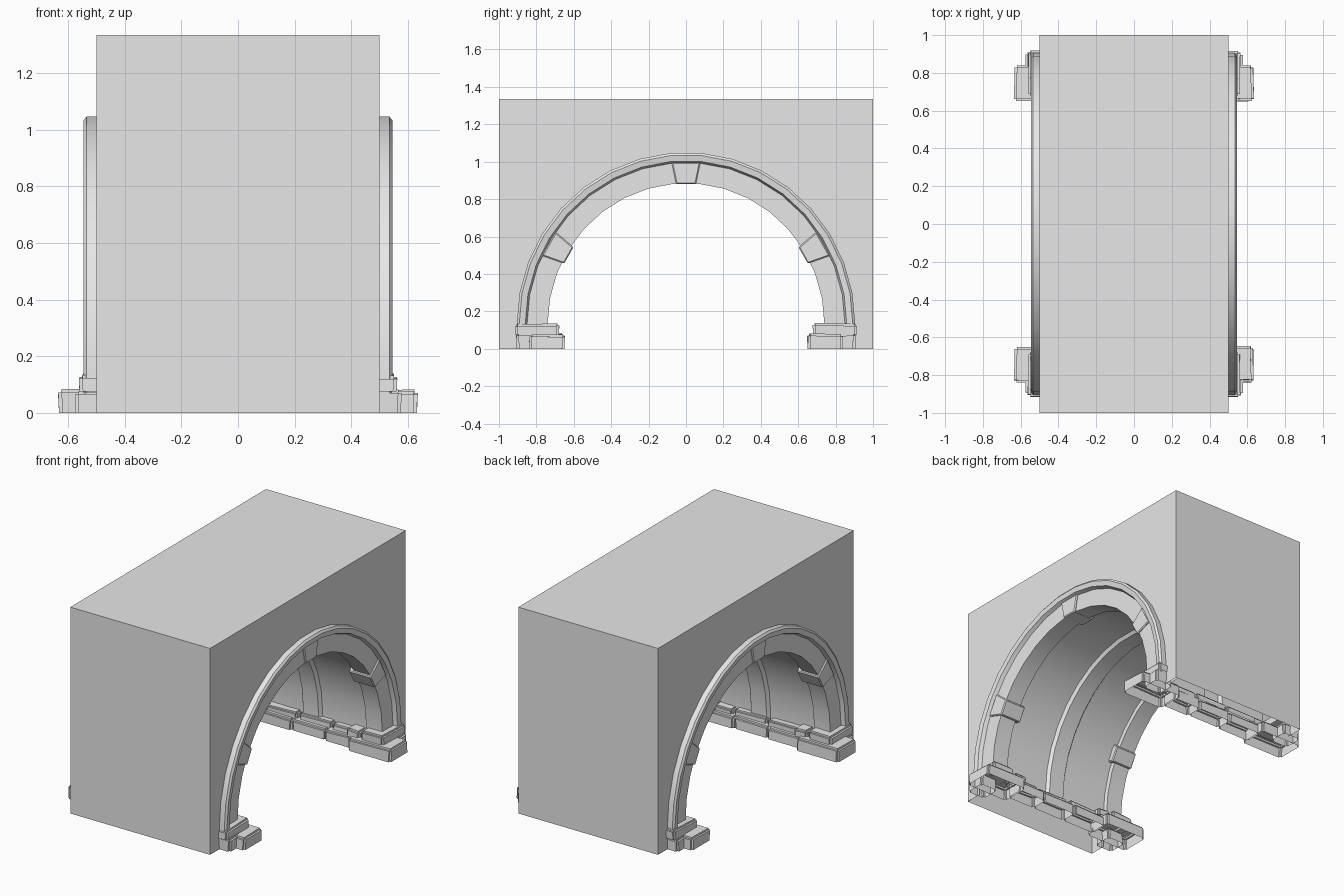
import bpy, bmesh, math, random
from mathutils import Vector

random.seed(4)
if "Cube" in bpy.data.objects:
    bpy.data.objects.remove(bpy.data.objects["Cube"], do_unlink=True)

stone = bpy.data.materials.new("pale_grey_stone")
stone.use_nodes = True
stone.diffuse_color = (0.8, 0.8, 0.8, 1)
stone.node_tree.nodes["Principled BSDF"].inputs["Base Color"].default_value = (0.8, 0.8, 0.8, 1)

SPRING = 0.13   # height where the arch starts to curve
SEGMENTS = 17


def finish(name, bm, smooth=None):
    mesh = bpy.data.meshes.new(name)
    bm.to_mesh(mesh)
    bm.free()
    mesh.materials.append(stone)
    obj = bpy.data.objects.new(name, mesh)
    bpy.context.collection.objects.link(obj)
    if smooth:
        bpy.ops.object.select_all(action='DESELECT')
        obj.select_set(True)
        bpy.context.view_layer.objects.active = obj
        bpy.ops.object.shade_smooth_by_angle(angle=math.radians(smooth))
    return obj


def arch_point(x, r, angle):
    return Vector((x, r * math.cos(angle), SPRING + (r + 0.015) * math.sin(angle)))


def arch_path(x, r, foot):
    arc = [arch_point(x, r, math.pi * i / SEGMENTS) for i in range(SEGMENTS + 1)]
    return [Vector((x, r, foot))] + arc + [Vector((x, -r, foot))]


# Outer block: open underneath, with an arched hole in both ends
bm = bmesh.new()
rings = []
for x in (0.5, -0.5):
    corners = [Vector((x, y, z)) for y, z in ((-1, 0), (-1, 1.335), (1, 1.335), (1, 0))]
    outer = [bm.verts.new(p) for p in corners]
    hole = [bm.verts.new(p) for p in arch_path(x, 0.89, 0)]
    bm.faces.new(outer + hole)
    rings.append(outer)
for i in range(3):
    bm.faces.new((rings[0][i], rings[0][i + 1], rings[1][i + 1], rings[1][i]))
bmesh.ops.recalc_face_normals(bm, faces=bm.faces[:])
finish("block_shell", bm)


# Swept surfaces: each profile is a list of (x, radius)
def sweep(name, profile):
    bm = bmesh.new()
    cols = [[bm.verts.new(p) for p in arch_path(x, r, 0.07)] for x, r in profile]
    for a, b in zip(cols, cols[1:]):
        for i in range(len(a) - 1):
            bm.faces.new((a[i], a[i + 1], b[i + 1], b[i]))
    finish(name, bm, 25)


half = [(0.50, 0.905), (0.535, 0.905), (0.545, 0.892), (0.54, 0.86),
        (0.515, 0.85), (0.515, 0.74), (0.40, 0.74), (0.395, 0.765),
        (0.07, 0.765), (0.055, 0.745)]
sweep("vault_and_arch_trim", half + [(-x, r) for x, r in reversed(half)])


# Wedge stones set into the end arches
def wedge(name, side, angle, spread, r0, r1):
    bm = bmesh.new()
    loops = []
    for x in (0.37, 0.525):
        pts = [(r0, -0.8), (r1, -1), (r1, 1), (r0, 0.8)]
        loops.append([bm.verts.new(arch_point(side * x, r, angle + k * spread)) for r, k in pts])
    bm.faces.new(loops[0])
    bm.faces.new(loops[1])
    for i in range(4):
        j = (i + 1) % 4
        bm.faces.new((loops[0][i], loops[0][j], loops[1][j], loops[1][i]))
    bmesh.ops.recalc_face_normals(bm, faces=bm.faces[:])
    bmesh.ops.bevel(bm, geom=bm.edges[:], offset=0.006, segments=1, affect='EDGES')
    finish(name, bm)


for side, end in ((1, "left"), (-1, "right")):
    wedge(f"keystone_{end}", side, math.pi / 2, 0.09, 0.738, 0.855)
    for sy, part in ((1, "back"), (-1, "front")):
        a = math.radians(30)
        wedge(f"wedge_stone_{end}_{part}", side, a if sy > 0 else math.pi - a, 0.085, 0.725, 0.85)


# Worn, chamfered stones that are open underneath
def stone_block(name, xs, ys, zs, chamfer=0.012):
    bm = bmesh.new()
    bmesh.ops.create_cube(bm, size=1)
    for v in bm.verts:
        for axis, span in enumerate((xs, ys, zs)):
            v.co[axis] = (span[0] + span[1]) / 2 + v.co[axis] * abs(span[1] - span[0])
        if v.co.z > zs[0] + 0.01:
            v.co += Vector([random.uniform(-0.005, 0.005) for _ in range(3)])
    bm.normal_update()
    bottom = min(bm.faces, key=lambda f: f.calc_center_median().z)
    bmesh.ops.delete(bm, geom=[bottom], context='FACES_ONLY')
    edges = [e for e in bm.edges if not e.is_boundary]
    bmesh.ops.bevel(bm, geom=edges, offset=chamfer, segments=2, affect='EDGES')
    finish(name, bm, 40)


def mirrored(span, sign):
    return sorted(sign * v for v in span)


# Corner plinths under every arch foot
corner = [("plinth", (0.33, 0.632), (0.65, 0.84), (0, 0.08)),
          ("plinth_step", (0.45, 0.575), (0.78, 0.905), (0, 0.08)),
          ("plinth_cap", (0.40, 0.56), (0.68, 0.915), (0.075, 0.135)),
          ("loose_stone", (0.29, 0.385), (0.685, 0.79), (0.07, 0.12))]
for sy, part in ((1, "back"), (-1, "front")):
    for sx, end in ((1, "left"), (-1, "right")):
        for name, xs, ys, zs in corner:
            stone_block(f"{name}_{part}_{end}", mirrored(xs, sx), mirrored(ys, sy), zs)

    # Kerb stones running along the foot of the vault
    cuts = [-0.34, -0.10, 0.14, 0.34]
    for i, (a, b) in enumerate(zip(cuts, cuts[1:])):
        inner = 0.685 + 0.008 * (i % 2)
        stone_block(f"kerb_{part}_{i}", (a, b), mirrored((inner, 0.80), sy), (0, 0.072))
        stone_block(f"kerb_top_{part}_{i}", (a + 0.03, b + 0.02), mirrored((inner + 0.03, 0.80), sy),
                    (0.065, 0.105), 0.01)
